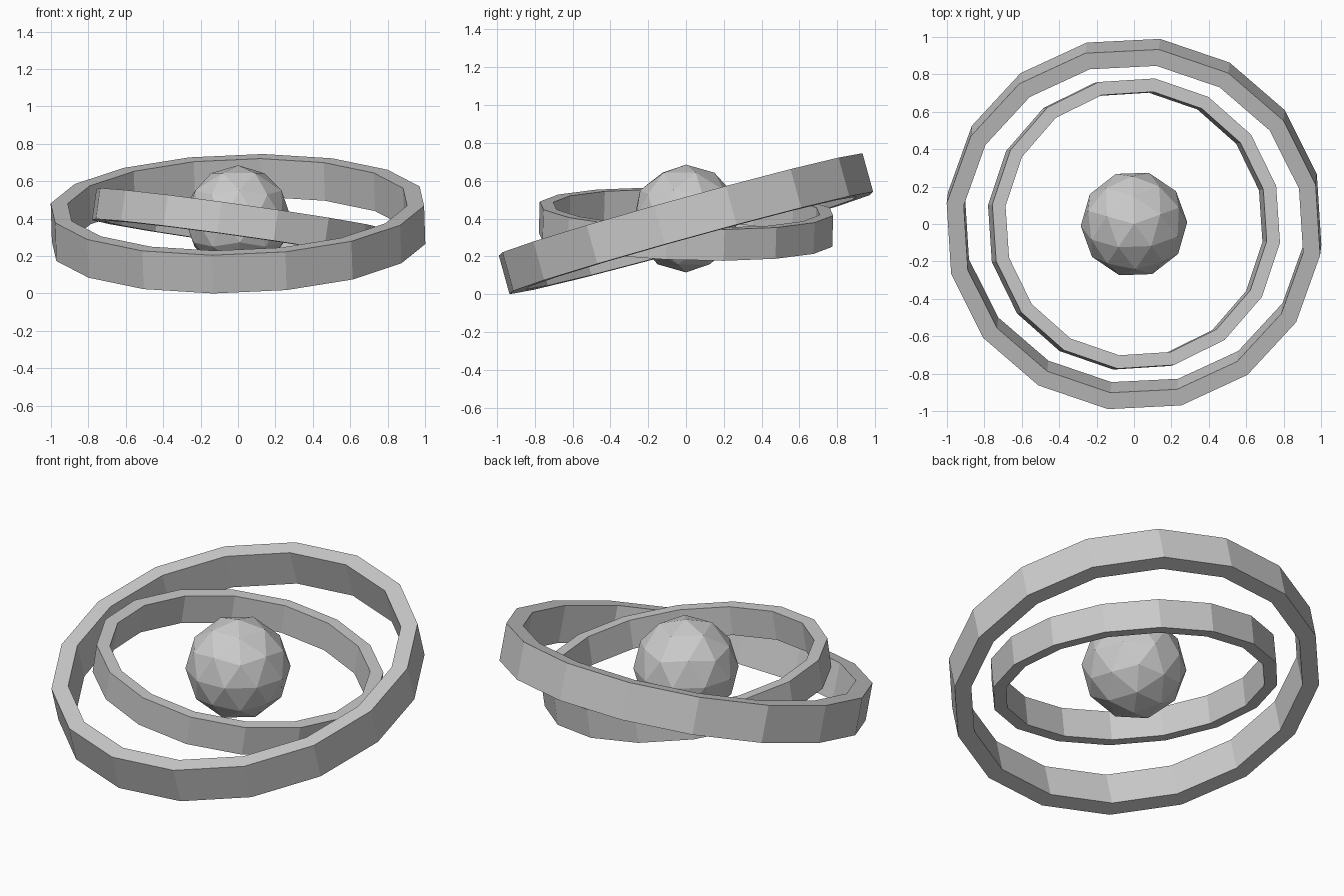
import bpy, bmesh, math
from mathutils import Matrix, Vector

if "Cube" in bpy.data.objects:
    bpy.data.objects.remove(bpy.data.objects["Cube"])

SIDES = 16


def ring(name, outer, inner, height, z, slope_x, slope_y, phase):
    """Flat band with a rectangular section, tilted to the given slopes."""
    bm = bmesh.new()
    h = height / 2
    section = [(outer, -h), (outer, h), (inner, h), (inner, -h)]
    loops = []
    for i in range(SIDES):
        a = math.radians(phase) + math.tau * i / SIDES
        loops.append([bm.verts.new((r * math.cos(a), r * math.sin(a), k)) for r, k in section])
    for i in range(SIDES):
        p, q = loops[i], loops[(i + 1) % SIDES]
        for j in range(4):
            k = (j + 1) % 4
            bm.faces.new((p[j], q[j], q[k], p[k]))
    bmesh.ops.recalc_face_normals(bm, faces=bm.faces)
    tilt = Vector((0, 0, 1)).rotation_difference(Vector((-slope_x, -slope_y, 1)))
    bm.transform(Matrix.Translation((0, 0, z)) @ tilt.to_matrix().to_4x4())
    mesh = bpy.data.meshes.new(name)
    bm.to_mesh(mesh)
    bm.free()
    obj = bpy.data.objects.new(name, mesh)
    bpy.context.collection.objects.link(obj)
    return obj


# Two tilted rings, one inside the other
ring("outer_ring", 1.008, 0.916, 0.212, 0.3725, 0.032, 0.277, -8)
ring("inner_ring", 0.783, 0.711, 0.167, 0.37, -0.14, -0.03, -7.5)

# Faceted core floating in the middle
bpy.ops.mesh.primitive_ico_sphere_add(subdivisions=2, radius=0.285, location=(0, 0, 0.4),
                                      rotation=(0, 0, math.radians(20)))
bpy.context.object.name = "core"
